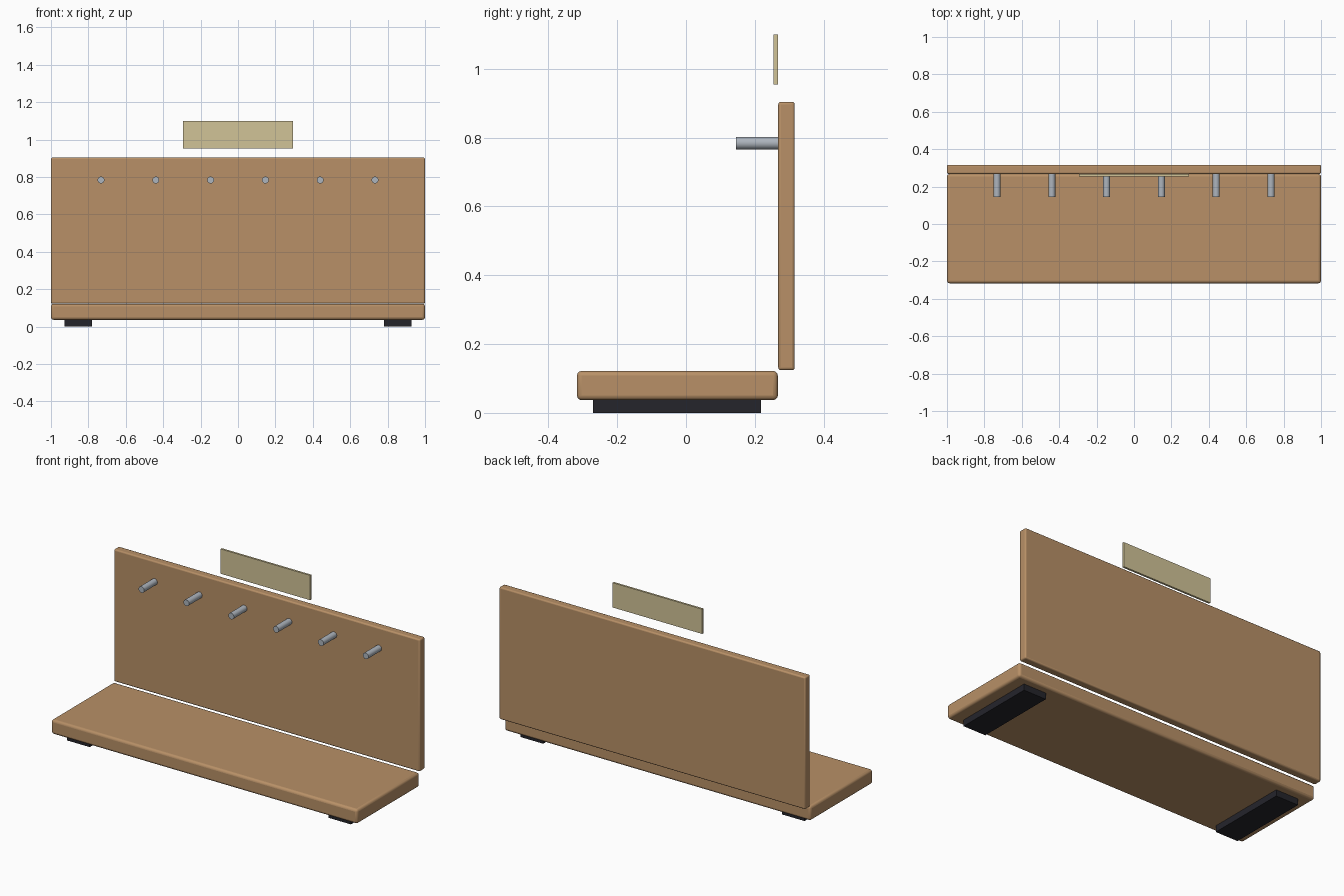
import bpy
import math

cube = bpy.data.objects.get("Cube")
if cube:
    bpy.data.objects.remove(cube, do_unlink=True)


def make_material(name, rgb, roughness=0.6):
    mat = bpy.data.materials.new(name)
    mat.use_nodes = True
    color = (*rgb, 1.0)
    mat.diffuse_color = color
    shader = mat.node_tree.nodes["Principled BSDF"]
    shader.inputs["Base Color"].default_value = color
    shader.inputs["Roughness"].default_value = roughness
    return mat


wood = make_material("warm wood", (0.48, 0.28, 0.135))
steel = make_material("grey steel", (0.42, 0.46, 0.51), 0.35)
rubber = make_material("black rubber", (0.018, 0.018, 0.024))
cream = make_material("pale khaki", (0.64, 0.55, 0.31))


def finish(obj, name, mat, bevel=0.0):
    obj.name = name
    obj.data.materials.append(mat)
    if bevel:
        mod = obj.modifiers.new("Rounded edges", "BEVEL")
        mod.width = bevel
        mod.segments = 3
    bpy.ops.object.shade_smooth_by_angle(angle=math.radians(35))
    return obj


def box(name, x, y, z, mat, bevel=0.0):
    """Box spanning the given (min, max) range on each axis."""
    spans = (x, y, z)
    bpy.ops.mesh.primitive_cube_add(size=1, location=[(a + b) / 2 for a, b in spans])
    obj = bpy.context.object
    obj.scale = [b - a for a, b in spans]
    bpy.ops.object.transform_apply(location=False, rotation=False, scale=True)
    return finish(obj, name, mat, bevel)


# Shelf board and upright back panel
box("base_board", (-1, 1), (-0.317, 0.267), (0.037, 0.122), wood, 0.014)
box("back_panel", (-1, 1), (0.268, 0.316), (0.124, 0.904), wood, 0.008)

# Name plate floating above the panel
box("header_plate", (-0.293, 0.293), (0.255, 0.267), (0.954, 1.1), cream)

# Feet under both ends
for side, sign in (("left", 1), ("right", -1)):
    xs = sorted((sign * 0.78, sign * 0.927))
    box(f"{side}_foot", xs, (-0.27, 0.218), (0, 0.038), rubber)

# Row of pegs projecting forward from the panel
for i in range(6):
    bpy.ops.mesh.primitive_cylinder_add(
        vertices=20, radius=0.0185, depth=0.125,
        location=((i - 2.5) * 0.293, 0.2075, 0.784),
        rotation=(math.pi / 2, 0, 0))
    finish(bpy.context.object, f"peg_{i + 1}", steel)
